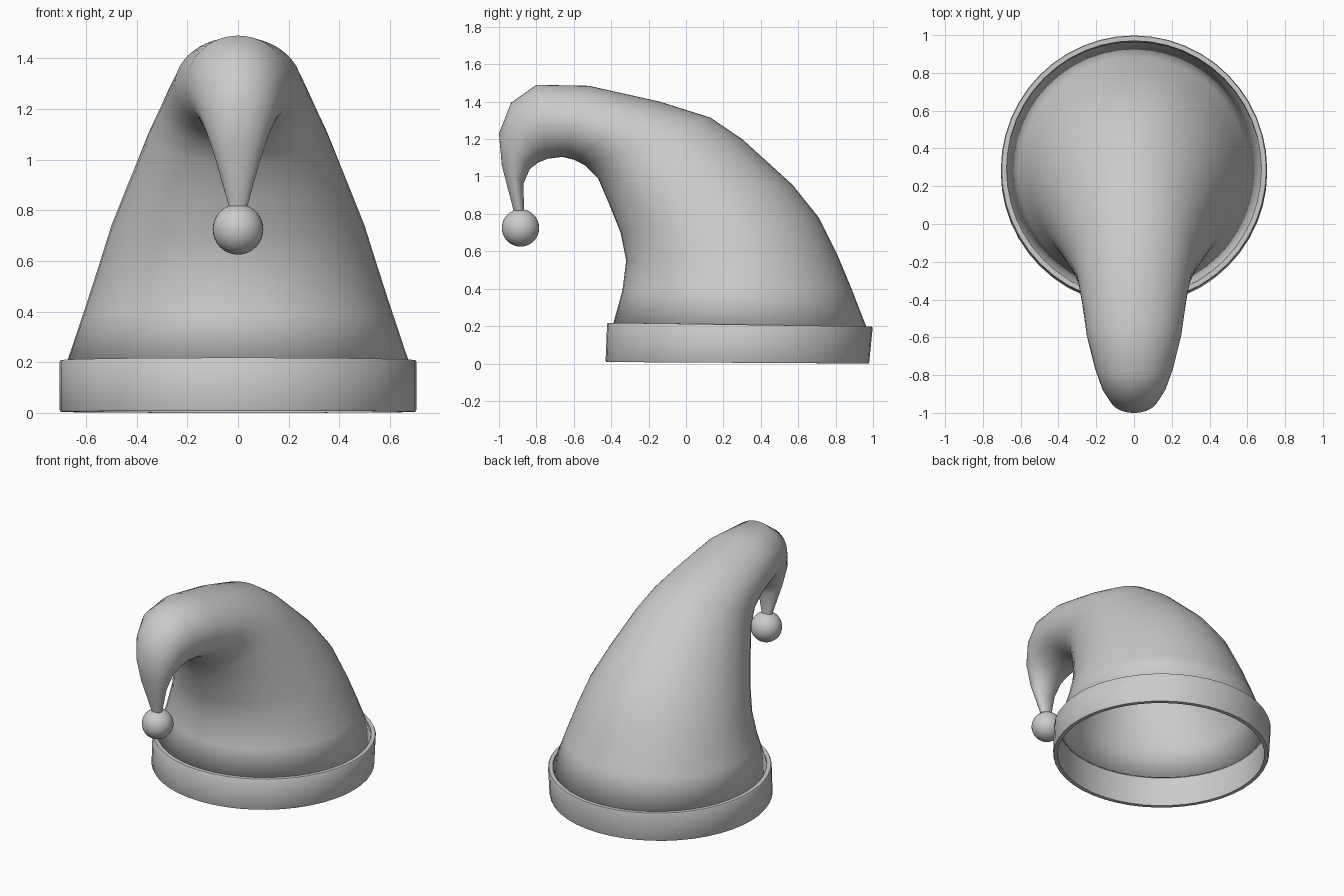
import bpy, bmesh, math
from mathutils import Vector

if "Cube" in bpy.data.objects:
    bpy.data.objects.remove(bpy.data.objects["Cube"])

SEG = 48


def loft(name, rings, closed_loop=False, cap_end=False, angle=40):
    """Skin elliptical rings: (front y, front z, back y, back z, half width)."""
    bm = bmesh.new()
    loops = []
    for fy, fz, by, bz, w in rings:
        f, b = Vector((0, fy, fz)), Vector((0, by, bz))
        mid, half = (f + b) / 2, (b - f) / 2
        loops.append([bm.verts.new(mid + half * math.sin(a) + Vector((w * math.cos(a), 0, 0)))
                      for a in (2 * math.pi * i / SEG for i in range(SEG))])
    pairs = list(zip(loops, loops[1:]))
    if closed_loop:
        pairs.append((loops[-1], loops[0]))
    for lo, hi in pairs:
        for i in range(SEG):
            j = (i + 1) % SEG
            bm.faces.new((lo[i], lo[j], hi[j], hi[i]))
    if cap_end:
        bm.faces.new(loops[-1])
    bmesh.ops.recalc_face_normals(bm, faces=bm.faces)
    mesh = bpy.data.meshes.new(name)
    bm.to_mesh(mesh)
    bm.free()
    ob = bpy.data.objects.new(name, mesh)
    bpy.context.collection.objects.link(ob)
    bpy.ops.object.select_all(action='DESELECT')
    bpy.context.view_layer.objects.active = ob
    ob.select_set(True)
    bpy.ops.object.shade_smooth_by_angle(angle=math.radians(angle))
    return ob


# Drooping cloth cone, open at the bottom
cone = loft("hat_cone", [
    (-0.39, 0.21, 0.965, 0.195, 0.675),
    (-0.34, 0.39, 0.885, 0.40, 0.61),
    (-0.32, 0.55, 0.81, 0.58, 0.555),
    (-0.35, 0.70, 0.71, 0.78, 0.50),
    (-0.41, 0.85, 0.57, 0.955, 0.435),
    (-0.47, 0.99, 0.30, 1.20, 0.355),
    (-0.54, 1.06, 0.13, 1.315, 0.31),
    (-0.60, 1.09, -0.14, 1.40, 0.28),
    (-0.66, 1.105, -0.52, 1.485, 0.25),
    (-0.74, 1.095, -0.80, 1.49, 0.205),
    (-0.79, 1.075, -0.935, 1.395, 0.17),
    (-0.835, 1.04, -1.0, 1.23, 0.13),
    (-0.87, 0.96, -0.985, 1.06, 0.09),
    (-0.865, 0.81, -0.92, 0.81, 0.035)], cap_end=True, angle=60)
solid = cone.modifiers.new("cloth_thickness", 'SOLIDIFY')
solid.thickness = 0.025
solid.offset = -1

# Brim band, slightly tilted on top, hollow inside
loft("brim_band", [
    (-0.427, 0.008, 0.977, 0.0, 0.70),
    (-0.43, 0.015, 0.98, 0.01, 0.705),
    (-0.422, 0.212, 0.998, 0.19, 0.705),
    (-0.418, 0.218, 0.995, 0.198, 0.70),
    (-0.392, 0.218, 0.97, 0.198, 0.675),
    (-0.40, 0.008, 0.95, 0.0, 0.675)], closed_loop=True)

# Pompom hanging from the tip
bpy.ops.mesh.primitive_uv_sphere_add(segments=32, ring_count=16, radius=0.1,
                                     location=(0, -0.885, 0.725))
bpy.context.object.name = "pompom"
bpy.ops.object.shade_smooth()
